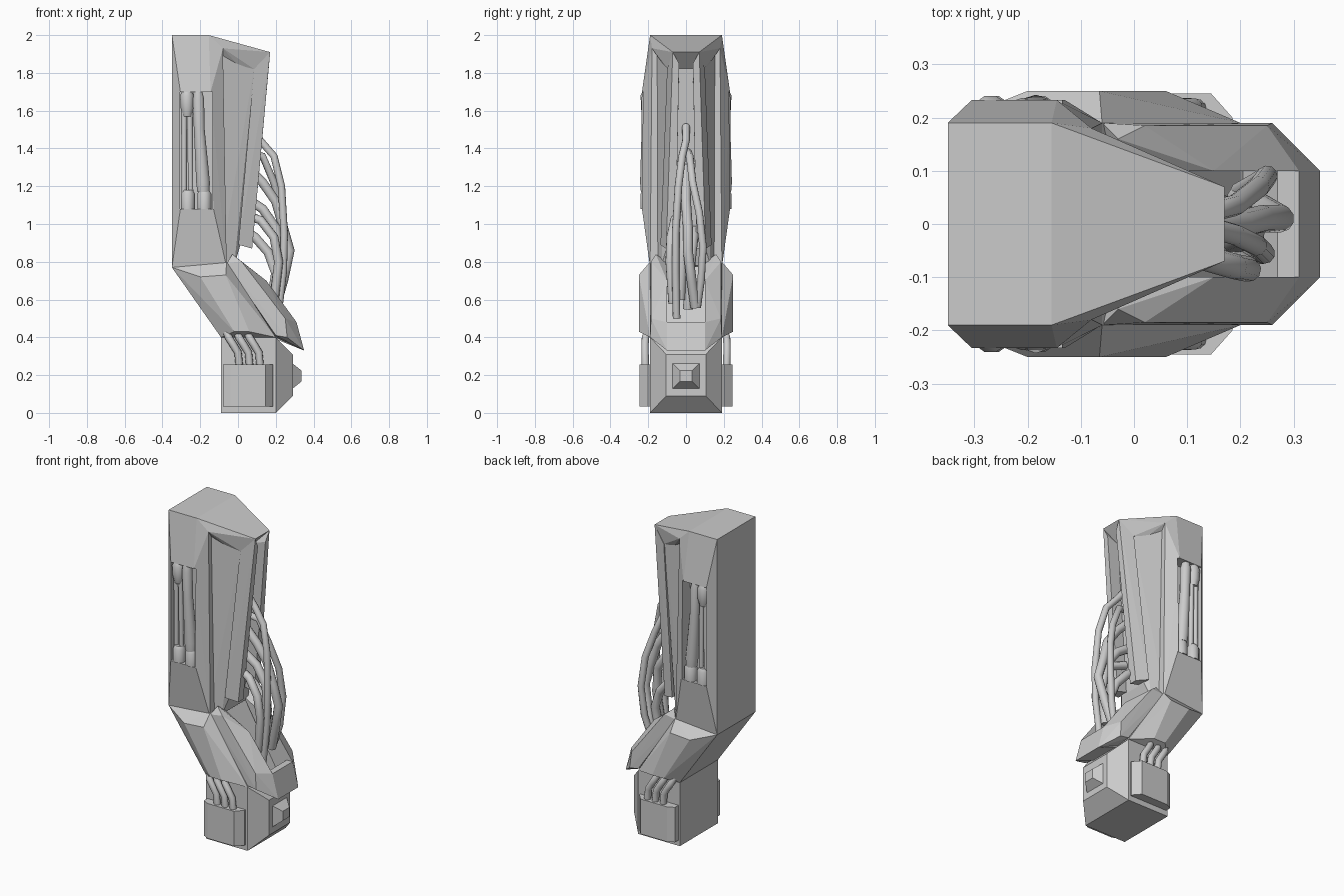
import bpy, bmesh
from mathutils import Vector

if "Cube" in bpy.data.objects:
    bpy.data.objects.remove(bpy.data.objects["Cube"])


def mirror_y(pts):
    return list(pts) + [(x, -y, z) for x, y, z in pts]


def hull(name, *groups):
    """Flat-faced solid: convex hull of each group of points, in one object."""
    bm = bmesh.new()
    for pts in groups:
        part = bmesh.new()
        for p in pts:
            part.verts.new(p)
        bmesh.ops.remove_doubles(part, verts=part.verts, dist=1e-4)
        r = bmesh.ops.convex_hull(part, input=part.verts)
        junk = {e for e in r["geom_interior"] + r["geom_unused"] if isinstance(e, bmesh.types.BMVert)}
        bmesh.ops.delete(part, geom=list(junk), context='VERTS')
        bmesh.ops.dissolve_limit(part, angle_limit=0.01, verts=part.verts, edges=part.edges)
        bmesh.ops.recalc_face_normals(part, faces=part.faces)
        me = bpy.data.meshes.new("tmp")
        part.to_mesh(me)
        part.free()
        bm.from_mesh(me)
        bpy.data.meshes.remove(me)
    mesh = bpy.data.meshes.new(name)
    bm.to_mesh(mesh)
    bm.free()
    ob = bpy.data.objects.new(name, mesh)
    bpy.context.collection.objects.link(ob)
    return ob


def both(name, pts):
    """Same convex part on the left and right side."""
    return hull(name, pts, [(x, -y, z) for x, y, z in pts])


def box(x0, x1, y0, y1, z0, z1):
    return [(x, y, z) for x in (x0, x1) for y in (y0, y1) for z in (z0, z1)]


def tube(name, paths, res=3):
    """Round tubes along straight-segment paths of (x, y, z, radius)."""
    cu = bpy.data.curves.new(name, 'CURVE')
    cu.dimensions = '3D'
    cu.bevel_depth = 1.0
    cu.bevel_resolution = res
    cu.use_fill_caps = True
    for path in paths:
        sp = cu.splines.new('POLY')
        sp.points.add(len(path) - 1)
        for p, (x, y, z, r) in zip(sp.points, path):
            p.co = (x, y, z, 1)
            p.radius = r
    ob = bpy.data.objects.new(name, cu)
    bpy.context.collection.objects.link(ob)
    return ob


def sides(paths):
    return paths + [[(x, -y, z, r) for x, y, z, r in p] for p in paths]


# Upper shell with a recess cut in each side
shell = hull("upper_shell", mirror_y([
    (-.35, .19, 2), (-.155, .19, 2), (-.35, .19, .77), (-.06, .19, .77),
    (-.305, .233, 1.7), (-.305, .233, 1.08), (-.145, .233, 1.7), (-.13, .233, 1.08),
    (-.08, .18, 1.93), (-.08, .185, .8)]))
cutter = both("recess_cutter", box(-.306, -.135, .155, .3, 1.08, 1.7))
cutter.hide_render = True
cutter.hide_viewport = True
cutter.display_type = 'WIRE'
mod = shell.modifiers.new("recess", 'BOOLEAN')
mod.operation = 'DIFFERENCE'
mod.solver = 'EXACT'
mod.object = cutter

# Sloping roof, inner core and front fins
hull("roof", mirror_y([
    (-.155, .19, 2), (.17, .07, 1.91), (-.155, .185, 1.94),
    (-.08, .18, 1.93), (.085, .095, 1.82), (0, .12, 1.84)]))
hull("inner_core", mirror_y([
    (-.1, .16, 1.94), (0, .12, 1.85), (.09, .09, 1.85),
    (-.1, .165, .76), (-.02, .13, .78), (.01, .1, .88)]))
both("front_fin", [
    (.085, .1, 1.82), (.17, .07, 1.91), (.165, .037, 1.85), (.085, .037, 1.82),
    (.002, .135, .89), (.075, .105, .87), (.075, .055, .87), (.002, .055, .89)])

# Angled middle joint
hull("middle_joint", mirror_y([
    (-.35, .19, .77), (-.06, .19, .8), (-.09, .19, .4), (.2, .19, .4),
    (-.2, .25, .72), (-.065, .25, .73), (-.02, .25, .43), (.06, .25, .43)]))

# Open collar: two side rails and a front wall
both("collar_rail", [
    (-.06, .19, .79), (-.03, .16, .84), (-.03, .1, .8), (.2, .19, .41), (.26, .19, .4),
    (.25, .185, .5), (.02, .185, .8), (.15, .1, .70), (.31, .1, .48),
    (.35, .1, .33), (.2, .1, .4)])
hull("collar_front_wall", mirror_y([
    (.31, .1, .48), (.35, .1, .33), (.27, .1, .48), (.2, .1, .39)]))

# Base block with stepped pyramid nose
hull("base_block", mirror_y([
    (-.09, .19, 0), (.2, .19, 0), (-.09, .19, .42), (.2, .19, .4),
    (.29, .105, .09), (.29, .105, .31)]))
hull("base_nose", mirror_y([
    (.285, .075, .125), (.285, .075, .265), (.335, .033, .165), (.335, .033, .225)]))
both("base_side_box", [(x, y, z) for x, y in
     ((-.08, .18), (-.08, .225), (-.04, .245), (.145, .245), (.185, .2), (.185, .18))
     for z in (.035, .255)])

# Short bent hoses above each side box
tube("side_hose", sides([[
    (x, .2, .43, .02), (x + .01, .215, .40, .02), (x + .035, .217, .36, .02),
    (x + .06, .217, .32, .02), (x + .068, .215, .24, .02)]
    for x in (-.06, -.005, .05)]))

# Pistons inside the recesses
Y = .205
lower = lambda x: [(x, Y, 1.08, .037), (x, Y, 1.16, .037), (x, Y, 1.18, .025)]
tube("piston", sides([
    lower(-.265), lower(-.178),
    [(-.27, Y, 1.7, .028), (-.27, Y, 1.68, .037), (-.268, Y, 1.61, .035), (-.268, Y, 1.57, .024)],
    [(-.285, Y, 1.6, .016), (-.285, Y, 1.15, .014)],
    [(-.255, Y, 1.6, .016), (-.25, Y, 1.15, .014)],
    [(-.212, Y, 1.7, .024), (-.21, Y, 1.66, .032), (-.205, Y, 1.5, .03),
     (-.185, Y, 1.22, .038), (-.183, Y, 1.17, .034)]]))

# Loose cables from the fin channel into the collar
cables = [
    (.02, [(.06, 0, 1.52), (.12, 0, 1.44), (.19, -.02, 1.36), (.23, -.04, 1.2),
           (.245, -.055, .95), (.24, -.055, .75), (.21, -.05, .5)]),
    (.02, [(.05, .01, 1.38), (.13, .02, 1.36), (.19, .035, 1.22), (.235, .07, 1.06),
           (.25, .09, .88), (.235, .08, .7), (.2, .06, .56)]),
    (.026, [(.05, 0, 1.3), (.13, 0, 1.22), (.2, .0, 1.12), (.24, .01, .98),
            (.275, .01, .86), (.24, .03, .7), (.2, .05, .56)]),
    (.026, [(.04, 0, 1.14), (.13, 0, 1.08), (.2, -.01, .98), (.22, -.02, .82),
            (.19, -.03, .6)]),
    (.024, [(.03, -.04, 1.05), (.12, -.06, 1.02), (.19, -.08, .93), (.215, -.085, .8),
            (.19, -.07, .58)]),
    (.026, [(.03, .04, .97), (.09, .04, .93), (.16, .03, .85), (.2, .02, .74), (.17, .01, .55)]),
]
tube("front_cable", [[(*p, r) for p in path] for r, path in cables])
